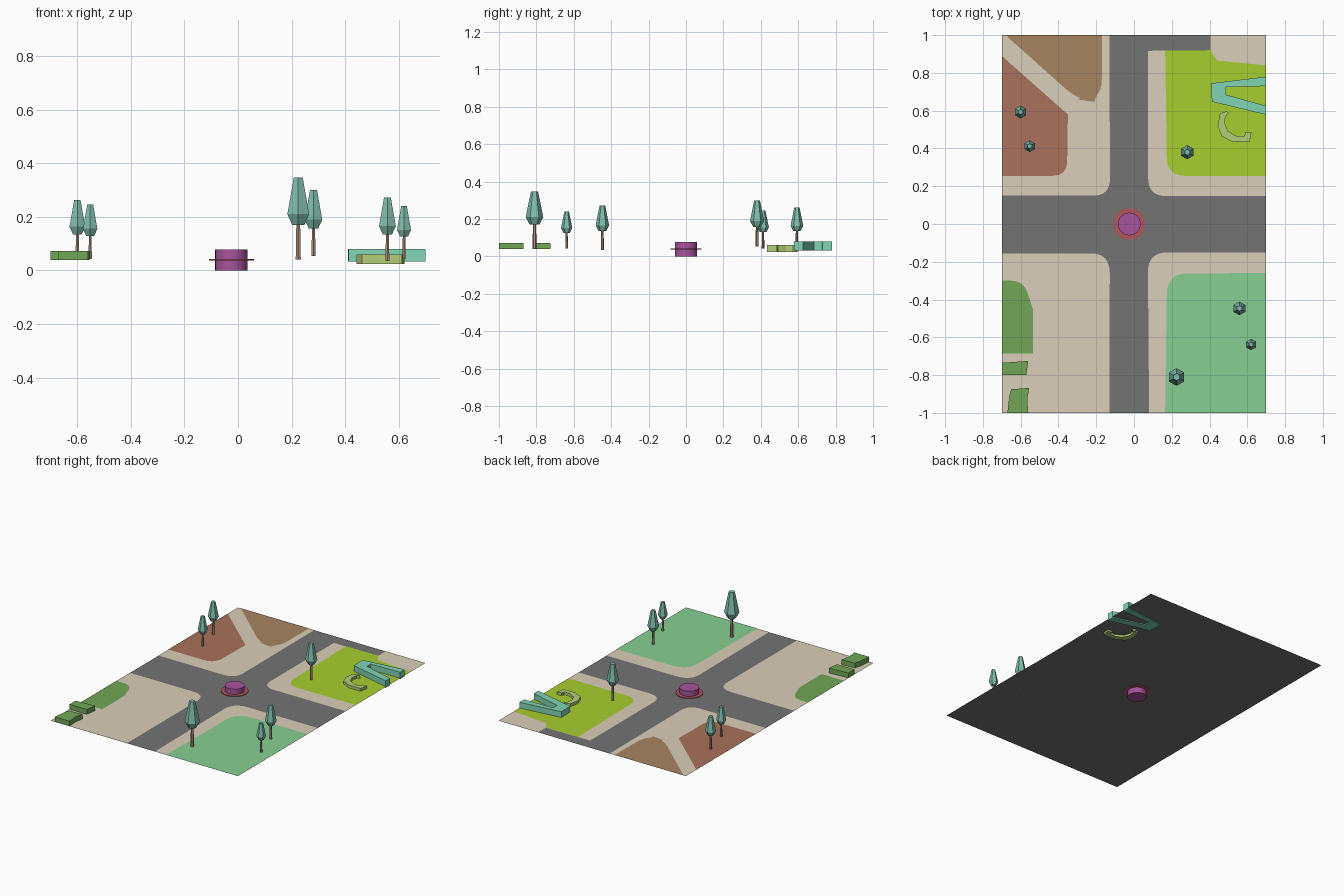
import bpy, bmesh, math
from mathutils import Vector

if "Cube" in bpy.data.objects:
    bpy.data.objects.remove(bpy.data.objects["Cube"])

G = 0.039  # height of the road sheet


def material(name, rgb):
    m = bpy.data.materials.new(name)
    m.diffuse_color = [(c / 255) ** 2.2 for c in rgb] + [1]
    m.use_nodes = True
    m.node_tree.nodes["Principled BSDF"].inputs["Base Color"].default_value = m.diffuse_color
    return m


ASPHALT = material("asphalt", (115, 115, 115))
PAVING = material("paving", (218, 205, 184))
BRICK = material("brick_red", (168, 112, 92))
EARTH = material("earth", (166, 132, 98))
LIME = material("lime", (165, 205, 50))
MINT = material("mint", (134, 206, 146))
GRASS = material("grass", (112, 165, 88))
TEAL = material("teal", (128, 210, 180))
OLIVE = material("pale_olive", (178, 205, 120))
PURPLE = material("purple", (165, 85, 155))
RED = material("red", (175, 85, 95))
LEAF = material("leaf", (128, 188, 172))
BARK = material("bark", (178, 145, 125))


def finish(bm, name, mat):
    me = bpy.data.meshes.new(name)
    bm.to_mesh(me)
    bm.free()
    me.materials.append(mat)
    ob = bpy.data.objects.new(name, me)
    bpy.context.collection.objects.link(ob)
    return ob


def outline(pts):
    """Points are (x, y) or (x, y, r): r rounds the corner."""
    out = []
    for i, p in enumerate(pts):
        c = Vector(p[:2])
        if len(p) == 2:
            out.append(c)
            continue
        a = c + (Vector(pts[i - 1][:2]) - c).normalized() * p[2]
        b = c + (Vector(pts[(i + 1) % len(pts)][:2]) - c).normalized() * p[2]
        for k in range(9):
            t = k / 8
            out.append(a * (1 - t) ** 2 + c * 2 * t * (1 - t) + b * t * t)
    return out


def plate(name, pts, mat, z, top=None):
    """Flat sheet at z, or a prism from z to top."""
    bm = bmesh.new()
    f = bm.faces.new([bm.verts.new((p.x, p.y, z)) for p in outline(pts)])
    f.normal_update()
    if f.normal.z < 0:
        f.normal_flip()
    if top is not None:
        res = bmesh.ops.extrude_face_region(bm, geom=[f], use_keep_orig=True)
        vs = [v for v in res["geom"] if isinstance(v, bmesh.types.BMVert)]
        bmesh.ops.translate(bm, verts=vs, vec=(0, 0, top - z))
        bmesh.ops.recalc_face_normals(bm, faces=bm.faces)
    return finish(bm, name, mat)


def lathe(name, rings, sides, mat, x, y, turn=0.0):
    """Faceted solid from (radius, z) rings."""
    bm = bmesh.new()
    loops = [[bm.verts.new((x + r * math.cos(turn + math.tau * k / sides),
                            y + r * math.sin(turn + math.tau * k / sides), z))
              for k in range(sides)] for r, z in rings]
    for lo, hi in zip(loops, loops[1:]):
        for k in range(sides):
            n = (k + 1) % sides
            bm.faces.new((lo[k], lo[n], hi[n], hi[k]))
    bm.faces.new(loops[0][::-1])
    bm.faces.new(loops[-1])
    return finish(bm, name, mat)


# Road sheet and the four paved corners
plate("road", [(-.7, -1), (.7, -1), (.7, 1), (-.7, 1)], ASPHALT, G)
P = G + .001
plate("paving_nw", [(-.7, .15), (-.127, .15, .09), (-.13, 1), (-.7, 1)], PAVING, P)
plate("paving_ne", [(.7, .148), (.075, .148, .095), (.075, .917), (.405, .92),
                    (.405, 1), (.7, 1)], PAVING, P)
plate("paving_sw", [(-.7, -.155), (-.128, -.155, .105), (-.13, -1), (-.7, -1)], PAVING, P)
plate("paving_se", [(.7, -.15), (.073, -.15, .105), (.08, -1), (.7, -1)], PAVING, P)

# Coloured plots
Z = G + .002
plate("brick_plot", [(-.7, .89), (-.39, .615), (-.35, .58), (-.355, .255, .08),
                     (-.7, .255)], BRICK, Z)
plate("earth_plot", [(-.68, 1), (-.3, .66, .09), (-.17, .64, .13), (-.17, 1)], EARTH, Z)
plate("lime_plot", [(.165, .918), (.405, .92), (.44, .865), (.7, .84), (.7, .255),
                    (.175, .255, .1)], LIME, Z)
plate("mint_plot", [(.7, -.26), (.175, -.262, .11), (.165, -1), (.7, -1)], MINT, Z)
plate("grass_plot", [(-.7, -.3), (-.585, -.3, .07), (-.535, -.45), (-.535, -.685),
                     (-.7, -.685)], GRASS, Z)

# Raised blocks
plate("hedge_block_a", [(-.7, -.735), (-.56, -.725), (-.57, -.8), (-.7, -.8)],
      GRASS, G, .073)
plate("hedge_block_b", [(-.65, -.875), (-.555, -.868), (-.565, -.93), (-.56, -1),
                        (-.67, -1), (-.66, -.91)], GRASS, G, .073)
plate("wedge_building", [(.7, .78), (.41, .745), (.412, .648), (.7, .578), (.7, .625),
                         (.485, .685), (.485, .725), (.7, .73)], TEAL, .033, .08)
plate("curved_building", [(.49, .597), (.455, .585), (.443, .52), (.463, .465),
                          (.525, .434), (.612, .434), (.622, .487), (.59, .487),
                          (.585, .465), (.543, .465), (.497, .492), (.48, .535),
                          (.485, .572), (.502, .587)], OLIVE, .025, .06)

# Roundabout
lathe("roundabout_kerb", [(.084, .038), (.084, .043)], 32, RED, -.025, 0)
drum = lathe("roundabout_drum", [(.06, 0), (.06, .078)], 32, PURPLE, -.025, 0)
bpy.context.view_layer.objects.active = drum
drum.select_set(True)
bpy.ops.object.shade_smooth_by_angle()

# Trees: x, y, top height, scale
TREES = [(.225, -.81, .348, 1), (.282, .38, .3, .8), (.558, -.447, .272, .77),
         (.62, -.638, .24, .64), (-.6, .593, .263, .72), (-.552, .412, .247, .66)]
for i, (x, y, top, s) in enumerate(TREES):
    h = lambda d: top - d * s
    lathe(f"tree_trunk_{i}", [(.011 * s, h(.308)), (.008 * s, h(.16))], 6, BARK, x, y,
          math.pi / 6)
    lathe(f"tree_crown_{i}", [(.026 * s, h(.178)), (.047 * s, h(.138)), (.019 * s, h(.0))],
          6, LEAF, x, y, math.pi / 6)
